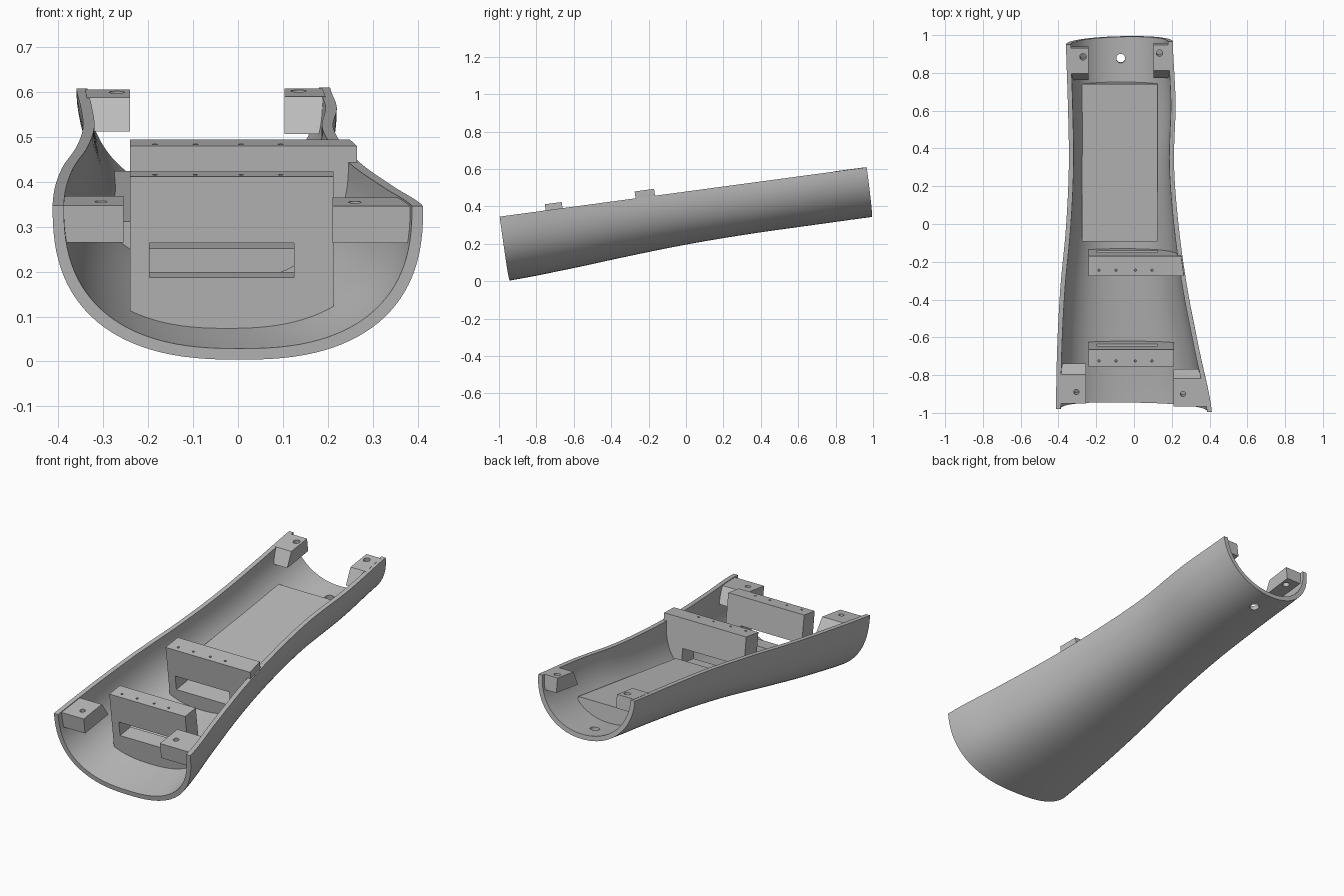
import bpy, bmesh, math
from mathutils import Matrix, Vector

cube = bpy.data.objects.get("Cube")
if cube:
    bpy.data.objects.remove(cube, do_unlink=True)

grey = bpy.data.materials.new("plain_grey")
grey.use_nodes = True
COLOUR = (0.5, 0.5, 0.5, 1)
grey.diffuse_color = COLOUR
grey.node_tree.nodes["Principled BSDF"].inputs["Base Color"].default_value = COLOUR

# Parts are built with the rim plane at z = 0, then tilted into place
TILT = Matrix.Translation((0, -0.015, 0.4775)) @ Matrix.Rotation(math.radians(7.66), 4, 'X')
WALL = 0.025

# Evenly spaced stations: right-hand reach (-x), left-hand reach (+x), depth
STATIONS = [Vector(s) for s in (
    (0.413, 0.413, 0.346), (0.407, 0.347, 0.327), (0.390, 0.283, 0.301),
    (0.360, 0.237, 0.280), (0.345, 0.212, 0.270), (0.350, 0.220, 0.268),
    (0.360, 0.205, 0.267))]


def station(v):
    """Smoothly interpolated section: centre, half width, depth, exponent."""
    t = min(max((v + 1) * 3, 0), 5.9999)
    i, f = int(t), t - int(t)
    p0, p1, p2, p3 = (STATIONS[min(max(k, 0), 6)] for k in range(i - 1, i + 3))
    s = p1 + 0.5 * f * (p2 - p0 + f * (2 * p0 - 5 * p1 + 4 * p2 - p3
                                       + f * (3 * p1 - p0 - 3 * p2 + p3)))
    return (s.y - s.x) / 2, (s.x + s.y) / 2, s.z, 2.3 - 0.2 * v


def floor_z(x, v, inset=WALL / 2):
    """Height of the trough skin, inset from the outside."""
    c, a, d, n = station(v)
    r = min(abs(x - c) / (a - inset), 1)
    return -(d - inset) * (1 - r ** n) ** (1 / n)


def make(name, verts, faces):
    mesh = bpy.data.meshes.new(name)
    mesh.from_pydata([TILT @ Vector(p) for p in verts], [], faces)
    bm = bmesh.new()
    bm.from_mesh(mesh)
    bmesh.ops.recalc_face_normals(bm, faces=bm.faces)
    bm.to_mesh(mesh)
    bm.free()
    mesh.materials.append(grey)
    obj = bpy.data.objects.new(name, mesh)
    bpy.context.collection.objects.link(obj)
    return obj


def loft(name, rings):
    """Closed solid through equal closed rings."""
    m, k = len(rings), len(rings[0])
    faces = [(i * k + j, i * k + (j + 1) % k, (i + 1) * k + (j + 1) % k, (i + 1) * k + j)
             for i in range(m - 1) for j in range(k)]
    # End caps are strips of quads between the two halves of a ring
    for base in (0, (m - 1) * k):
        faces += [(base + j, base + j + 1, base + k - 2 - j, base + k - 1 - j)
                  for j in range(k // 2 - 1)]
    return make(name, [p for r in rings for p in r], faces)


def box(name, x0, x1, v0, v1, z0, z1):
    return loft(name, [[(x0, v, z0), (x1, v, z0), (x1, v, z1), (x0, v, z1)] for v in (v0, v1)])


def drill(name, x, v, r, z0, z1):
    ring = [(x + r * math.cos(a), v + r * math.sin(a))
            for a in (2 * math.pi * i / 24 for i in range(24))]
    return loft(name, [[(p, q, z) for p, q in ring] for z in (z0, z1)])


def cut(obj, cutters):
    for c in cutters:
        mod = obj.modifiers.new("cut", 'BOOLEAN')
        mod.operation, mod.solver, mod.object = 'DIFFERENCE', 'EXACT', c
        bpy.context.view_layer.objects.active = obj
        bpy.ops.object.modifier_apply(modifier=mod.name)
        bpy.data.objects.remove(c, do_unlink=True)


def smooth(obj):
    bpy.ops.object.select_all(action='DESELECT')
    obj.select_set(True)
    bpy.context.view_layer.objects.active = obj
    bpy.ops.object.shade_smooth_by_angle(angle=math.radians(30))


def section(v, inset, count=56):
    c, a, d, n = station(v)
    pts = []
    for i in range(count + 1):
        t = math.pi * i / count
        cs, sn = math.cos(t), abs(math.sin(t)) if 0 < i < count else 0
        x = math.copysign(abs(cs) ** (2 / n), cs)
        pts.append((c - (a - inset) * x, v * (0.988 - 0.008 * x),
                    -(d - inset) * sn ** (2 / n)))
    return pts


# Curved trough shell with a drain hole near the back
rings = []
for i in range(49):
    v = -0.994 + 1.988 * i / 48
    rings.append(section(v, 0) + section(v, WALL)[::-1])
shell = loft("trough_shell", rings)
cut(shell, [drill("drain_cutter", -0.07, 0.867, 0.024, -0.4, -0.15)])
smooth(shell)


def filler(name, x0, x1, v0, v1, top, slices=8, count=24):
    """Flat-topped solid whose underside rests in the shell."""
    rings = []
    for i in range(slices + 1):
        v = v0 + (v1 - v0) * i / slices
        c, a, _, _ = station(v)
        lo, hi = max(x0, c - a + 0.006), min(x1, c + a - 0.006)
        xs = [lo + (hi - lo) * j / count for j in range(count + 1)]
        rings.append([(x, v, min(floor_z(x, v), top - 0.002)) for x in xs]
                     + [(x, v, top) for x in reversed(xs)])
    return loft(name, rings)


# Flat floor bed in the rear half
smooth(filler("floor_bed", -0.275, 0.125, -0.098, 0.741, -0.154, 24))

# Two slotted bulkheads with pilot holes along the top
for name, v0, v1, x1, top in (("front_bulkhead", -0.742, -0.651, 0.213, 0.033),
                              ("middle_bulkhead", -0.257, -0.152, 0.30, 0.037)):
    wall = filler(name, -0.24, x1, v0, v1, top)
    cutters = [box("slot_cutter", -0.197, 0.125, v0 - 0.1, v1 + 0.1, -0.193, -0.116)]
    cutters += [drill("pilot_cutter", x, v0 + 0.03, 0.006, top - 0.05, top + 0.05)
                for x in (-0.185, -0.095, 0.007, 0.095)]
    cut(wall, cutters)
    smooth(wall)

# Corner mounting blocks: flat outer end, sloped inner end, drilled through
BLOCKS = (
    ("front_right_block", -1, -0.255, -0.945, -0.790, -0.743, -0.004, -0.087, -0.305, -0.883, 0.014),
    ("front_left_block", 1, 0.210, -0.960, -0.810, -0.770, -0.004, -0.087, 0.260, -0.893, 0.014),
    ("rear_right_block", -1, -0.240, 0.955, 0.820, 0.775, 0.001, -0.070, -0.270, 0.908, 0.017),
    ("rear_left_block", 1, 0.103, 0.972, 0.835, 0.785, 0.001, -0.076, 0.135, 0.928, 0.017))
for name, side, xin, v_end, v_top, v_low, top, low, hx, hv, hr in BLOCKS:
    rings = []
    for t in (0, 1):
        ring = []
        for v, z in ((v_end, low), (v_low, low), (v_top, top), (v_end, top)):
            c, a, _, _ = station(v)
            ring.append((c + side * (a - 0.018) if t else xin, v, z))
        rings.append(ring)
    block = loft(name, rings)
    cut(block, [drill("bolt_cutter", hx, hv, hr, -0.2, 0.1)])
    smooth(block)
